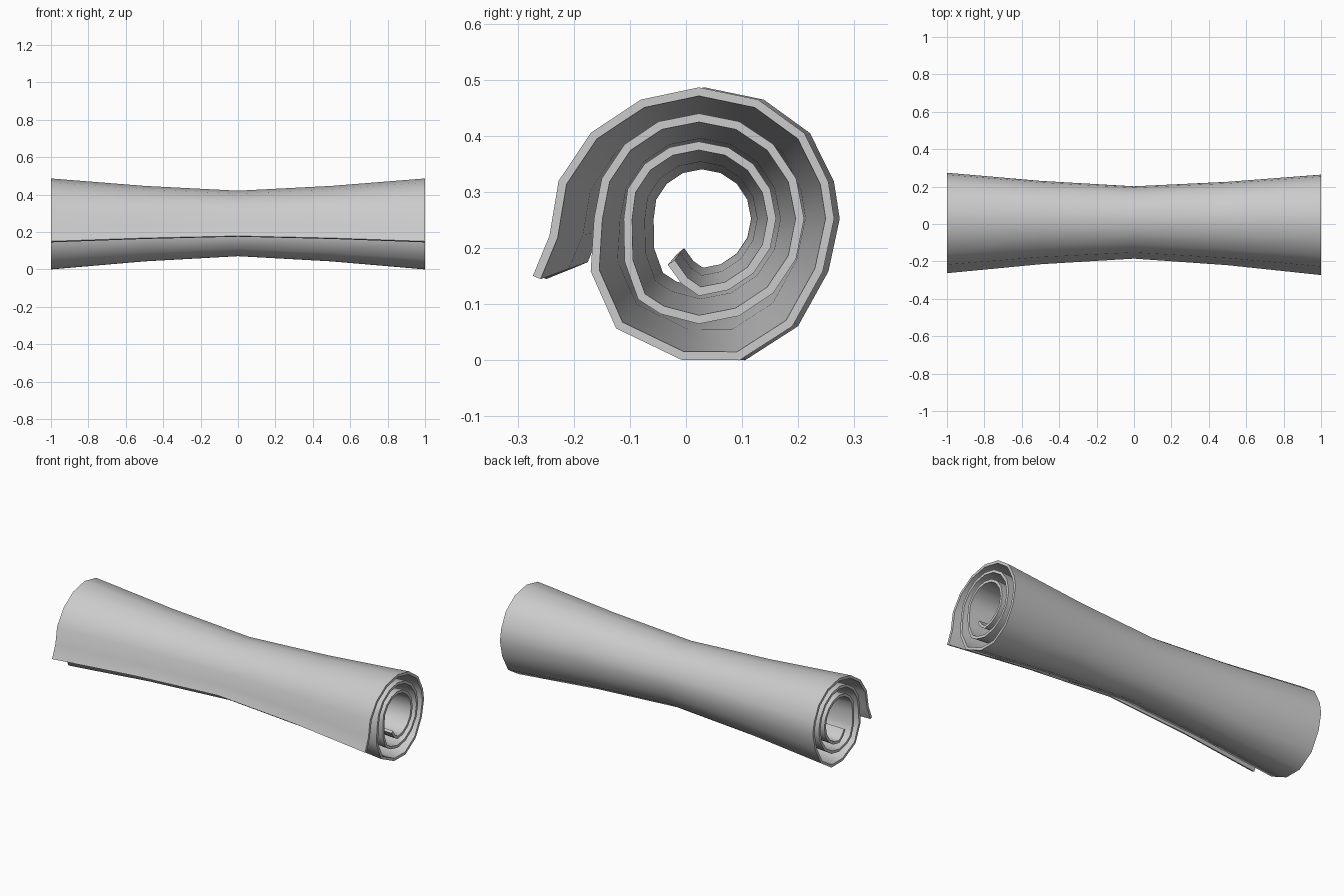
import bpy, bmesh, math
from mathutils import Vector

if "Cube" in bpy.data.objects:
    bpy.data.objects.remove(bpy.data.objects["Cube"], do_unlink=True)

AXIS_Y, AXIS_Z = 0.028, 0.2525
THICKNESS = 0.015
YAW = -0.005                     # slight turn of the roll along its length
FLARE = {-1: 1, -0.5: 0.83, 0: 0.72, 0.5: 0.83, 1: 1}   # waisted shape


def coil(start, end, radius, step=22.5):
    count = round((end - start) / step)
    return [(start + i * step, radius) for i in range(count + 1)]


# Spiral as (angle clockwise from the top, radius), from loose flap to core
spiral = [(-109, .313), (-96.5, .268), (-75, .259), (-51.5, .246), (-26, .236),
          (0, .234), (26.5, .237), (51, .242), (74, .24), (90, .241),
          (113, .24), (139, .254), (164, .2625), (187, .2535), (217, .245),
          (244, .2145), (270, .187)]
spiral += coil(292.5, 540, .1875)
spiral += [(562, .183), (577, .18), (600, .153), (630, .134)]
spiral += coil(652.5, 900, .1375)
spiral += [(915, .12), (934, .099)]

outer = [Vector((r * math.sin(math.radians(a)), r * math.cos(math.radians(a))))
         for a, r in spiral]


def inward_offset(points, distance):
    """Parallel line at a constant distance on the core side."""
    result = []
    for i, p in enumerate(points):
        before = (p - points[i - 1]).normalized() if i else None
        after = (points[i + 1] - p).normalized() if i + 1 < len(points) else None
        before, after = before or after, after or before
        along = (before + after).normalized()
        miter = distance / max(along.dot(before), 0.7)
        result.append(p + Vector((along.y, -along.x)) * miter)
    return result


section = outer + inward_offset(outer, THICKNESS)[::-1]
n, half = len(section), len(outer)

# Skin the sheet section along the length
bm = bmesh.new()
rows = []
for x, s in FLARE.items():
    rows.append([bm.verts.new((x, AXIS_Y + YAW * x + p.x * s, AXIS_Z + p.y * s))
                 for p in section])
for a, b in zip(rows, rows[1:]):
    for i in range(n):
        j = (i + 1) % n
        bm.faces.new((a[i], a[j], b[j], b[i]))

# Paper edges at both ends
for row in (rows[0], rows[-1]):
    for i in range(half - 1):
        bm.faces.new((row[i], row[i + 1], row[n - 2 - i], row[n - 1 - i]))
bmesh.ops.recalc_face_normals(bm, faces=bm.faces)

mesh = bpy.data.meshes.new("rolled_sheet")
bm.to_mesh(mesh)
bm.free()
sheet = bpy.data.objects.new("rolled_sheet", mesh)
bpy.context.collection.objects.link(sheet)

# Plain light grey paper
paper = bpy.data.materials.new("light_grey_paper")
paper.use_nodes = True
colour = (0.6, 0.6, 0.6, 1)
paper.diffuse_color = colour
paper.node_tree.nodes["Principled BSDF"].inputs["Base Color"].default_value = colour
mesh.materials.append(paper)

# Smooth curl with crisp paper edges
bpy.ops.object.select_all(action="DESELECT")
sheet.select_set(True)
bpy.context.view_layer.objects.active = sheet
bpy.ops.object.shade_smooth_by_angle(angle=math.radians(50))
